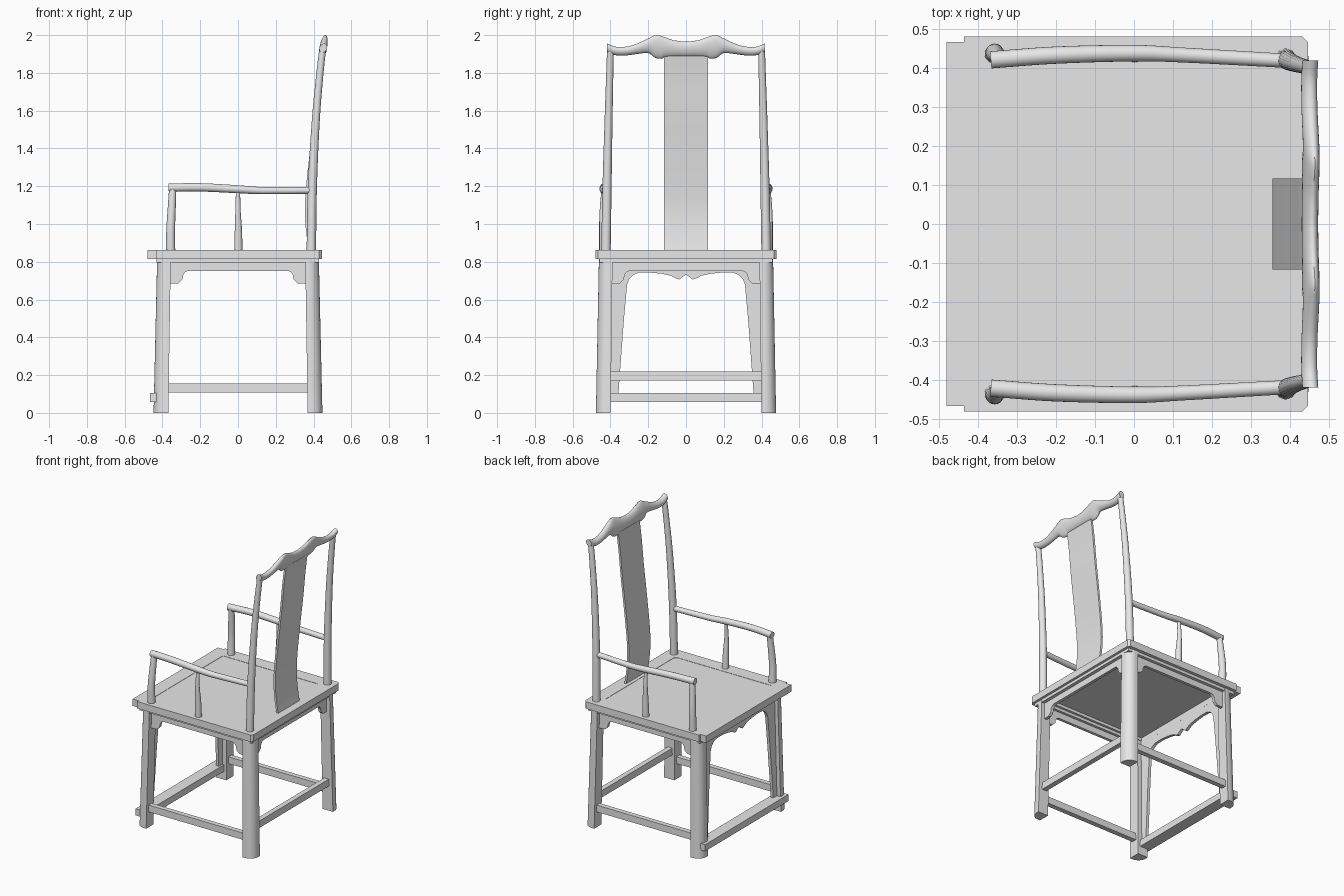
import bpy, bmesh, math
from mathutils import Vector

cube = bpy.data.objects.get("Cube")
if cube:
    bpy.data.objects.remove(cube, do_unlink=True)

wood = bpy.data.materials.new("plain_grey")
wood.use_nodes = True
wood.diffuse_color = (0.8, 0.8, 0.8, 1)
wood.node_tree.nodes["Principled BSDF"].inputs["Base Color"].default_value = (0.8, 0.8, 0.8, 1)


def finish(name, bm, angle=35):
    bmesh.ops.recalc_face_normals(bm, faces=bm.faces)
    me = bpy.data.meshes.new(name)
    bm.to_mesh(me)
    bm.free()
    me.materials.append(wood)
    me.shade_smooth()
    me.set_sharp_from_angle(angle=math.radians(angle))
    ob = bpy.data.objects.new(name, me)
    bpy.context.collection.objects.link(ob)
    return ob


def loft(name, rings, closed=False):
    """Skin a list of equal point loops; cap the ends unless they join up."""
    bm = bmesh.new()
    loops = [[bm.verts.new(p) for p in ring] for ring in rings]
    pairs = list(zip(loops, loops[1:]))
    if closed:
        pairs.append((loops[-1], loops[0]))
    else:
        bm.faces.new(loops[0])
        bm.faces.new(loops[-1])
    n = len(loops[0])
    for a, b in pairs:
        for i in range(n):
            j = (i + 1) % n
            bm.faces.new((a[i], a[j], b[j], b[i]))
    return finish(name, bm)


def spline(points, steps=6):
    """Smooth curve through points of any dimension."""
    pts = [Vector(p) for p in points]
    pts = [2 * pts[0] - pts[1]] + pts + [2 * pts[-1] - pts[-2]]
    out = []
    for a, b, c, d in zip(pts, pts[1:], pts[2:], pts[3:]):
        for k in range(steps):
            t = k / steps
            out.append(0.5 * (2 * b + (c - a) * t + (2 * a - 5 * b + 4 * c - d) * t ** 2
                              + (3 * b - a - 3 * c + d) * t ** 3))
    return out + [pts[-2]]


def tube(name, points, side, sides=20):
    """Round bar through (x, y, z, radius) points, y mirrored by side."""
    path = spline(points)
    rings = []
    for i, p in enumerate(path):
        tan = (path[min(i + 1, len(path) - 1)] - path[max(i - 1, 0)]).to_3d().normalized()
        u = tan.cross(Vector((0, 1, 0))).normalized()
        v = tan.cross(u)
        ring = []
        for k in range(sides):
            a = math.tau * k / sides
            q = p.to_3d() + p[3] * (u * math.cos(a) + v * math.sin(a))
            ring.append((q.x, q.y * side, q.z))
        rings.append(ring)
    return loft(name, rings)


def box(name, x, y, z):
    corners = [(x[0], y[0]), (x[1], y[0]), (x[1], y[1]), (x[0], y[1])]
    return loft(name, [[(a, b, h) for a, b in corners] for h in z])


def frame(name, outer, inner, z0, z1):
    """Flat border between two matching outlines."""
    levels = [(outer, z0), (outer, z1), (inner, z1), (inner, z0)]
    return loft(name, [[(x, y, z) for x, y in line] for line, z in levels], closed=True)


def both(half):
    """Complete a half outline by mirroring its second coordinate."""
    return half + [(x, -y) for x, y in reversed(half)]


def apron(name, half, place, thick=0.02):
    """Board from a half outline (u, z), centred on u = 0."""
    outline = half + [(-u, z) for u, z in reversed(half) if u > 0]
    loft(name, [[place(u, z, d) for u, z in outline] for d in (-thick / 2, thick / 2)])


# Seat frame with stepped front, sunk panel and lower moulding
frame("seat_frame",
      both([(-0.48, 0.465), (-0.435, 0.465), (-0.435, 0.48), (0.43, 0.48), (0.445, 0.465)]),
      both([(-0.385, 0.36), (-0.385, 0.385), (-0.37, 0.385), (0.34, 0.385), (0.352, 0.37)]),
      0.815, 0.863)
box("seat_panel", (-0.386, 0.353), (-0.386, 0.386), (0.835, 0.861))
frame("seat_moulding", both([(-0.432, 0.458), (0.428, 0.458)]),
      both([(-0.385, 0.4), (0.375, 0.4)]), 0.795, 0.816)

# Legs: square inside, rounded on the outer corner, splayed
section = [(-1, -1), (1, -1)]
section += [(-0.5 + 1.5 * math.cos(a), -0.5 + 1.5 * math.sin(a))
            for a in (math.radians(9 * k) for k in range(11))]
section += [(-1, 1)]
for fx, end in ((-1, "front"), (1, "back")):
    for sy, hand in ((1, "left"), (-1, "right")):
        rings = []
        for cx, cy, w, z in ((0.408, 0.438, 0.039, 0), (0.392, 0.425, 0.036, 0.82)):
            rings.append([(fx * (cx + w * a), sy * (cy + w * b), z) for a, b in section])
        loft(f"{end}_leg_{hand}", rings)

# Aprons below the seat
arch = [(0, 0.732), (0.015, 0.722), (0.035, 0.706), (0.055, 0.712), (0.08, 0.726),
        (0.13, 0.737), (0.2, 0.744), (0.25, 0.742), (0.28, 0.73), (0.3, 0.71),
        (0.312, 0.68), (0.33, 0.48), (0.358, 0.1), (0.41, 0.1), (0.4, 0.81)]
apron("front_apron", arch, lambda u, z, d: (-0.395 - 0.018 * (0.8 - z) + d, u, z))


def bracket(reach):
    """Half outline of a plain apron with small corner brackets."""
    return [(reach - 0.1, 0.752), (reach - 0.085, 0.745), (reach - 0.075, 0.73),
            (reach - 0.07, 0.705), (reach - 0.05, 0.686), (reach, 0.684), (reach, 0.81)]


apron("back_apron", bracket(0.4), lambda u, z, d: (0.395 + d, u, z))
for s, hand in ((1, "left"), (-1, "right")):
    apron(f"side_apron_{hand}", bracket(0.365), lambda u, z, d: (u, s * (0.427 + d), z))
    box(f"side_stretcher_{hand}", (-0.4, 0.4), (s * 0.437 - 0.017, s * 0.437 + 0.017), (0.108, 0.155))

# Back stretcher and footrest
box("back_stretcher", (0.383, 0.418), (-0.42, 0.42), (0.172, 0.22))
box("footrest", (-0.465, -0.385), (-0.455, 0.455), (0.058, 0.104))

# Back posts, arms, arm posts and spindles
for s, hand in ((1, "left"), (-1, "right")):
    tube(f"back_post_{hand}",
         [(0.388, 0.424, 0.85, 0.025), (0.394, 0.418, 1.2, 0.024), (0.412, 0.41, 1.55, 0.021),
          (0.432, 0.404, 1.78, 0.019), (0.448, 0.4, 1.925, 0.018)], s)
    tube(f"arm_rail_{hand}",
         [(-0.366, 0.42, 1.192, 0.022), (-0.2, 0.432, 1.194, 0.022), (0, 0.437, 1.184, 0.021),
          (0.13, 0.432, 1.177, 0.019), (0.4, 0.417, 1.178, 0.018)], s)
    tube(f"arm_post_{hand}",
         [(-0.357, 0.435, 0.85, 0.025), (-0.356, 0.438, 0.98, 0.023),
          (-0.35, 0.43, 1.1, 0.021), (-0.345, 0.42, 1.2, 0.019)], s)
    tube(f"arm_spindle_{hand}",
         [(0.002, 0.435, 0.85, 0.022), (0.002, 0.439, 0.97, 0.019),
          (0, 0.443, 1.07, 0.014), (0, 0.437, 1.18, 0.011)], s)

# Curved back splat
curve = spline([(0.385, 0.85), (0.37, 0.94), (0.361, 1.05), (0.366, 1.18), (0.389, 1.4),
                (0.412, 1.6), (0.427, 1.76), (0.446, 1.91)])
side_line = [(x - 0.007, z) for x, z in curve] + [(x + 0.007, z) for x, z in reversed(curve)]
loft("back_splat", [[(x, y, z) for x, z in side_line] for y in (-0.117, 0.117)])

# Crest rail: (y, lower edge, upper edge) from centre to end, leaning back
half = spline([(0, 1.886, 1.965), (0.06, 1.886, 1.972), (0.11, 1.884, 1.988), (0.125, 1.876, 1.994),
               (0.15, 1.876, 2.0), (0.17, 1.884, 1.997), (0.2, 1.905, 1.982), (0.26, 1.9, 1.955),
               (0.31, 1.893, 1.94), (0.37, 1.893, 1.938), (0.418, 1.908, 1.955)], 4)
rows = [(-y, a, b) for y, a, b in reversed(half[1:])] + [tuple(p) for p in half]
rings = []
for y, low, high in rows:
    ring = []
    for k in range(24):
        t = math.tau * k / 24
        z = (low + high) / 2 + (high - low) / 2 * math.sin(t)
        ring.append((0.45 + 0.17 * (z - 1.925) + 0.02 * math.cos(t), y, z))
    rings.append(ring)
loft("crest_rail", rings)
